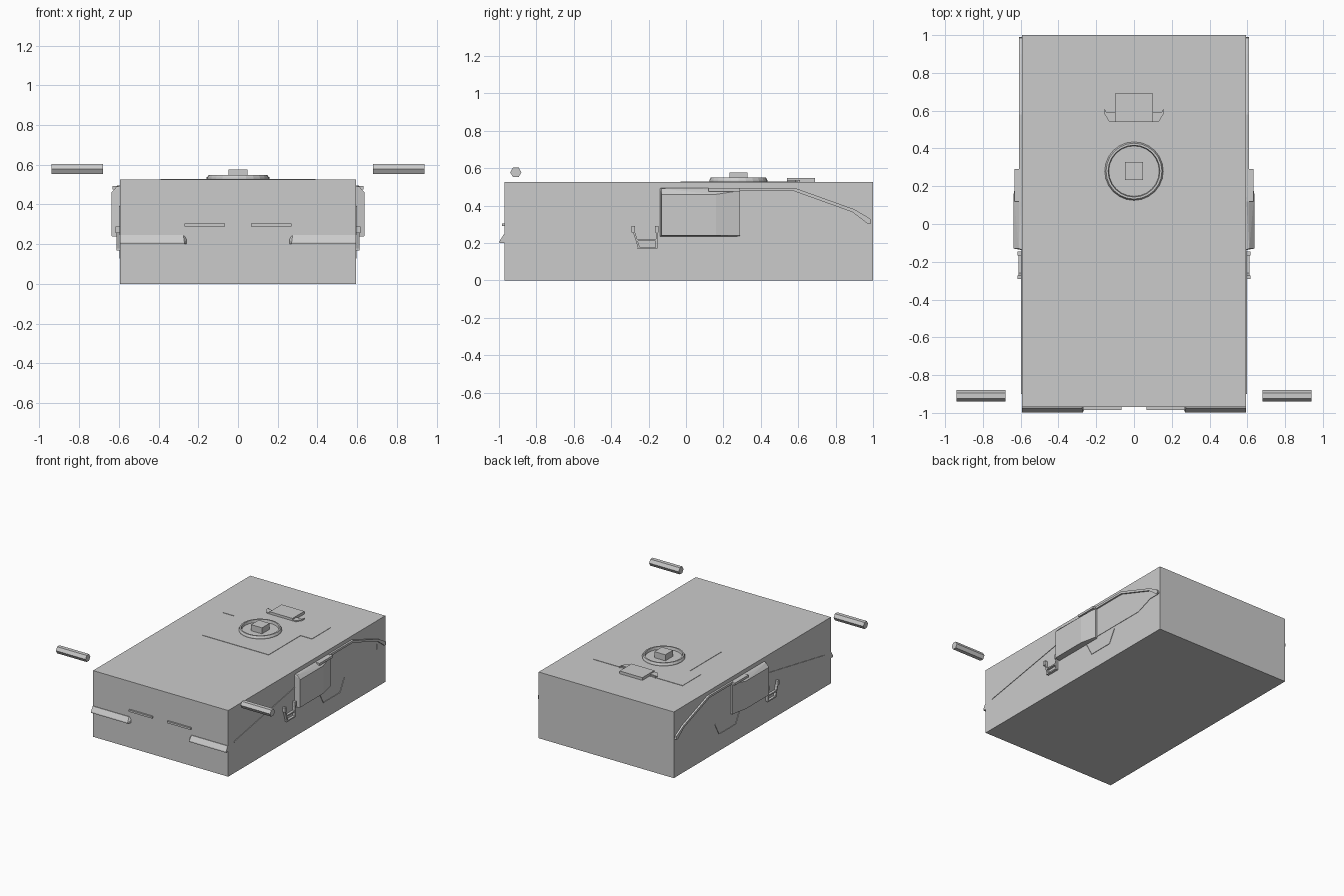
import bpy, bmesh, math
from mathutils import Vector

cube = bpy.data.objects.get("Cube")
if cube:
    bpy.data.objects.remove(cube)

grey = bpy.data.materials.new("plain_grey")
grey.use_nodes = True
GREY = (0.6, 0.6, 0.6, 1)
grey.diffuse_color = GREY
grey.node_tree.nodes["Principled BSDF"].inputs["Base Color"].default_value = GREY


def finish(name, bm):
    bmesh.ops.recalc_face_normals(bm, faces=bm.faces)
    mesh = bpy.data.meshes.new(name)
    bm.to_mesh(mesh)
    bm.free()
    mesh.materials.append(grey)
    obj = bpy.data.objects.new(name, mesh)
    bpy.context.collection.objects.link(obj)
    return obj


def prism(name, outline, to_3d, low, high):
    """Extrude a 2D outline between two depths."""
    bm = bmesh.new()
    a = [bm.verts.new(to_3d(p, low)) for p in outline]
    b = [bm.verts.new(to_3d(p, high)) for p in outline]
    n = len(outline)
    bm.faces.new(a)
    bm.faces.new(b)
    for i in range(n):
        j = (i + 1) % n
        bm.faces.new((a[i], a[j], b[j], b[i]))
    return finish(name, bm)


def box(name, lo, hi):
    outline = [(lo[0], lo[1]), (hi[0], lo[1]), (hi[0], hi[1]), (lo[0], hi[1])]
    return prism(name, outline, flat, lo[2], hi[2])


def hull(name, points):
    bm = bmesh.new()
    for p in points:
        bm.verts.new(p)
    bmesh.ops.convex_hull(bm, input=bm.verts)
    bmesh.ops.dissolve_limit(bm, angle_limit=0.01, verts=bm.verts, edges=bm.edges)
    return finish(name, bm)


def flat(p, d):
    return (p[0], p[1], d)


def side_plane(s):
    return lambda p, d: (s * d, p[0], p[1])


def bar(name, s, start, end, width, depth):
    """Thin straight bar lying on a side wall, from (y, z) to (y, z)."""
    a, b = Vector(start), Vector(end)
    n = (b - a).orthogonal().normalized() * width / 2
    return prism(name, [a + n, b + n, b - n, a - n], side_plane(s), 0.585, depth)


# Hull
W = 0.593
box("body", (-W, -0.97, 0), (W, 1.0, 0.525))

# Deck plate, T shaped
deck = [(-0.29, -0.03), (0.29, -0.03), (0.29, 0.37), (0.39, 0.37),
        (0.39, 0.6), (-0.39, 0.6), (-0.39, 0.37), (-0.29, 0.37)]
prism("deck_plate", deck, flat, 0.52, 0.528)

# Raised ring with a square block inside it
bm = bmesh.new()
profile = [(0.155, 0.52), (0.155, 0.535), (0.148, 0.549), (0.137, 0.549), (0.132, 0.52)]
SEG = 24
rings = []
for i in range(SEG):
    t = 2 * math.pi * i / SEG
    rings.append([bm.verts.new((r * math.cos(t), 0.28 + r * math.sin(t), z)) for r, z in profile])
for i in range(SEG):
    a, b = rings[i], rings[(i + 1) % SEG]
    for k in range(len(profile)):
        m = (k + 1) % len(profile)
        bm.faces.new((a[k], b[k], b[m], a[m]))
finish("turret_ring", bm)
box("turret_block", (-0.048, 0.232, 0.52), (0.048, 0.328, 0.576))

# Rear hatch with angled side flaps
box("rear_hatch", (-0.1, 0.54, 0.52), (0.1, 0.69, 0.547))
for s, tag in ((1, "left"), (-1, "right")):
    flap = [(s * 0.09, 0.54), (s * 0.13, 0.54), (s * 0.158, 0.585),
            (s * 0.155, 0.61), (s * 0.145, 0.59), (s * 0.09, 0.59)]
    prism(tag + "_hatch_flap", flap, flat, 0.52, 0.537)

for s, tag in ((1, "left"), (-1, "right")):
    side = side_plane(s)

    # Front mudguard wedge with clipped inner end
    hull(tag + "_mudguard", [(s * x, y, z) for x, y, z in (
        (0.593, -0.96, 0.2), (0.593, -0.96, 0.245), (0.593, -0.975, 0.245),
        (0.593, -0.997, 0.21), (0.593, -0.997, 0.2),
        (0.255, -0.96, 0.2), (0.255, -0.96, 0.23), (0.275, -0.975, 0.245),
        (0.27, -0.997, 0.2), (0.27, -0.997, 0.21), (0.275, -0.96, 0.245))])

    # Front slit
    x0, x1 = sorted((s * 0.065, s * 0.27))
    box(tag + "_front_slit", (x0, -0.984, 0.29), (x1, -0.96, 0.305))

    # Detached six-sided cylinder
    hexagon = [(-0.91 + 0.03 * math.cos(k * math.pi / 3),
                0.578 + 0.03 * math.sin(k * math.pi / 3)) for k in range(6)]
    prism(tag + "_cylinder", hexagon, side, 0.68, 0.94)

    # Bulging side panel, tapering to the rear
    hull(tag + "_side_panel", [(s * x, y, z) for x, y, z in (
        (0.585, -0.14, 0.235), (0.585, -0.14, 0.495), (0.585, 0.29, 0.235), (0.585, 0.29, 0.495),
        (0.637, -0.13, 0.24), (0.637, -0.13, 0.46), (0.637, 0.16, 0.24), (0.637, 0.16, 0.46),
        (0.61, -0.13, 0.49), (0.61, 0.29, 0.24), (0.61, 0.29, 0.48))])
    prism(tag + "_panel_top_tab", [(0.12, 0.475), (0.29, 0.475), (0.29, 0.493), (0.12, 0.493)],
          side, 0.59, 0.632)

    # Thin rear skirt and the trim strip running along its top
    skirt = [(0.28, 0.25), (0.76, 0.25), (0.89, 0.3), (0.89, 0.375), (0.58, 0.48), (0.28, 0.48)]
    prism(tag + "_rear_skirt", skirt, side, 0.585, 0.596)
    trim = [(0.28, 0.478), (0.575, 0.478), (0.89, 0.365), (0.975, 0.3),
            (0.99, 0.305), (0.985, 0.33), (0.9, 0.38), (0.58, 0.495), (0.28, 0.495)]
    prism(tag + "_trim_strip", trim, side, 0.585, 0.608)
    prism(tag + "_tail_plate", [(0.885, 0.3), (0.975, 0.3), (0.89, 0.37)], side, 0.585, 0.598)

    # Step: two posts with hooked tops and two rungs
    bar(tag + "_step_front_post", s, (-0.28, 0.265), (-0.25, 0.17), 0.01, 0.612)
    bar(tag + "_step_rear_post", s, (-0.155, 0.265), (-0.158, 0.17), 0.01, 0.612)
    for y, end in ((-0.282, "front"), (-0.156, "rear")):
        bar(tag + "_step_" + end + "_hook", s, (y, 0.255), (y, 0.29), 0.02, 0.616)
    for z, end in ((0.172, "lower"), (0.215, "upper")):
        bar(tag + "_step_" + end + "_rung", s, (-0.26, z), (-0.155, z), 0.01, 0.612)

    # Lower trapezoid frame
    frame = [(0.17, 0.23), (0.225, 0.131), (0.43, 0.131), (0.485, 0.23)]
    for k in range(3):
        bar(tag + "_lower_frame_" + str(k + 1), s, frame[k], frame[k + 1], 0.008, 0.597)

    # Sloping rail towards the front
    bar(tag + "_sloping_rail", s, (-0.9, 0.25), (-0.14, 0.39), 0.006, 0.597)
